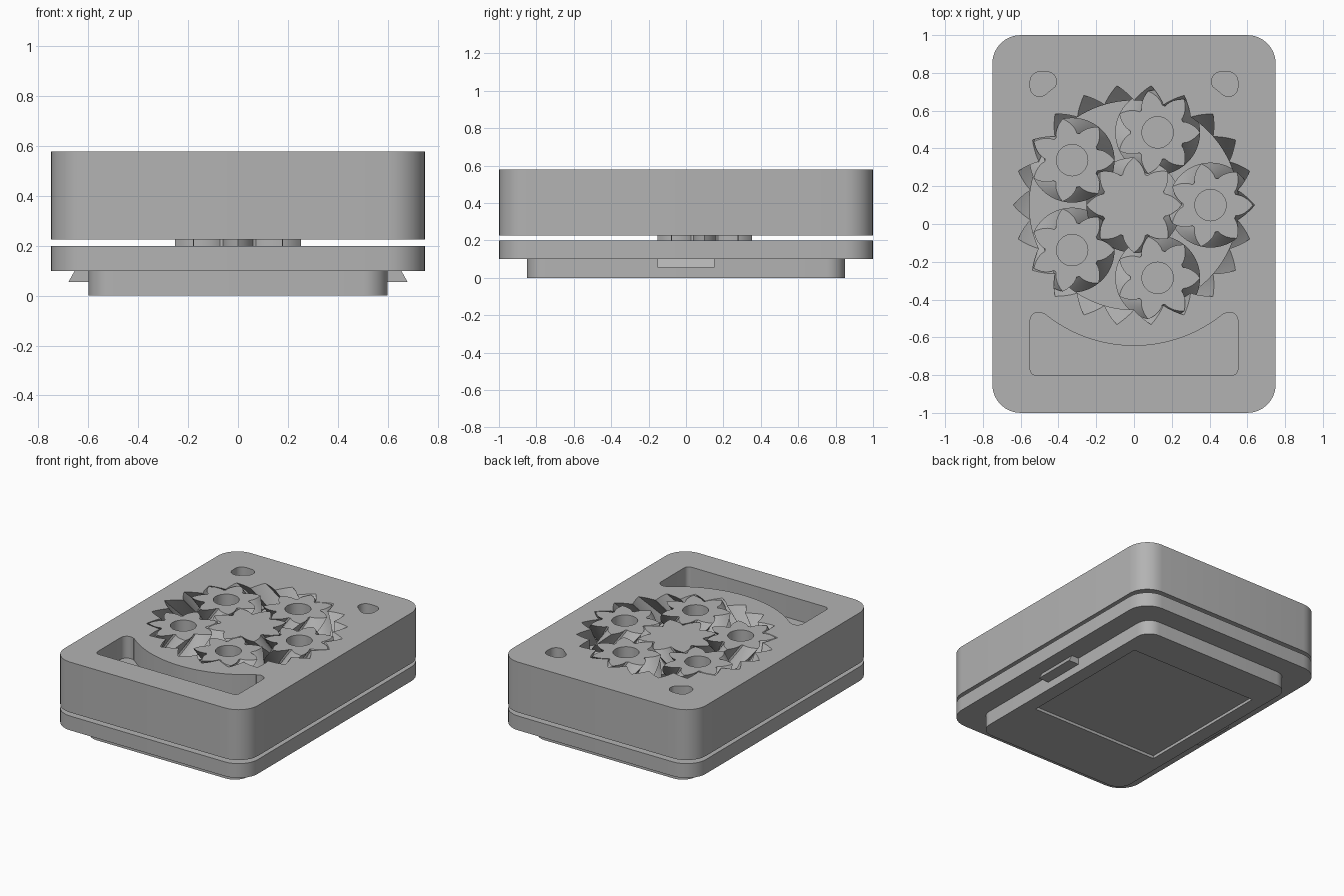
import bpy, bmesh, math
from math import pi, cos, sin, tan, acos

if "Cube" in bpy.data.objects:
    bpy.data.objects.remove(bpy.data.objects["Cube"])

GREY = bpy.data.materials.new("plain_grey")
GREY.diffuse_color = (0.45, 0.45, 0.45, 1)
GREY.use_nodes = True
GREY.node_tree.nodes["Principled BSDF"].inputs["Base Color"].default_value = GREY.diffuse_color
BOTTOM, TOP = 0.225, 0.578
CY = 0.1                      # gear train centre in y
PITCH_R = 0.027               # pitch radius per tooth


def loft(name, layers):
    """Skin a stack of equal-length rings and cap both ends."""
    bm = bmesh.new()
    rings = [[bm.verts.new(p) for p in ring] for ring in layers]
    n = len(rings[0])
    for a, b in zip(rings, rings[1:]):
        for i in range(n):
            j = (i + 1) % n
            bm.faces.new((a[i], a[j], b[j], b[i]))
    bm.faces.new(rings[0][::-1])
    bm.faces.new(rings[-1])
    bmesh.ops.recalc_face_normals(bm, faces=bm.faces)
    me = bpy.data.meshes.new(name)
    bm.to_mesh(me)
    bm.free()
    me.materials.append(GREY)
    ob = bpy.data.objects.new(name, me)
    bpy.context.collection.objects.link(ob)
    return ob


def prism(name, pts, z0, z1):
    return loft(name, [[(x, y, z) for x, y in pts] for z in (z0, z1)])


def arc(cx, cy, r, a0, a1, n=8):
    return [(cx + r * cos(math.radians(a0 + (a1 - a0) * i / n)),
             cy + r * sin(math.radians(a0 + (a1 - a0) * i / n))) for i in range(n + 1)]


def rounded_rect(hx, hy, r):
    return (arc(hx - r, hy - r, r, 0, 90) + arc(r - hx, hy - r, r, 90, 180)
            + arc(r - hx, r - hy, r, 180, 270) + arc(hx - r, r - hy, r, 270, 360))


def cut(ob, *cutters):
    for c in cutters:
        m = ob.modifiers.new("cut", 'BOOLEAN')
        m.operation, m.solver, m.object = 'DIFFERENCE', 'EXACT', c
        c.hide_render = True
        bpy.context.view_layer.objects.active = ob
        bpy.ops.object.modifier_apply(modifier=m.name)
    for c in cutters:
        bpy.data.objects.remove(c)


def smooth(ob, angle=30):
    bpy.ops.object.select_all(action='DESELECT')
    ob.select_set(True)
    bpy.context.view_layer.objects.active = ob
    bpy.ops.object.shade_smooth_by_angle(angle=math.radians(angle))


def gear_profile(n, clearance):
    """Pointed involute teeth, 45 degree pressure angle; polar points."""
    r = PITCH_R * n
    base = r * cos(pi / 4)
    half = pi / (2 * n) - clearance / r + 1 - pi / 4
    lo, hi = 0.0, 1.4
    for _ in range(40):       # angle at which both flanks meet in a point
        mid = (lo + hi) / 2
        lo, hi = (mid, hi) if tan(mid) - mid < half else (lo, mid)
    tip, root = base / cos(lo), r - 0.042 - clearance / 2
    flank = []
    for i in range(7):
        rho = root + (tip - root) * i / 6
        a = acos(min(1, base / rho))
        flank.append((rho, min(half - tan(a) + a, 0.99 * pi / n)))
    tooth = [(rho, -a) for rho, a in flank] + [(rho, a) for rho, a in flank[-2::-1]]
    return [(rho, a + 2 * pi * k / n) for k in range(n) for rho, a in tooth]


def herringbone(name, n, x, y, phase, hand, clearance, under=0, over=0):
    """Double helical gear turning one tooth pitch by mid height and back."""
    prof = gear_profile(n, clearance)
    steps = 20
    rows = [(BOTTOM + (TOP - BOTTOM) * i / steps,
             hand * 2 * pi / n * (1 - abs(2 * i / steps - 1))) for i in range(steps + 1)]
    if under:
        rows.insert(0, (BOTTOM - under, 0))
    if over:
        rows.append((TOP + over, 0))
    return loft(name, [[(x + r * cos(a + phase + t), y + r * sin(a + phase + t), z)
                        for r, a in prof] for z, t in rows])


# Base block with a shallow square recess underneath
base = prism("base_block", rounded_rect(0.6, 0.85, 0.1), 0, 0.1)
cut(base, prism("recess_cutter", [(-.5, -.4), (.5, -.4), (.5, .6), (-.5, .6)], -0.05, 0.02))
smooth(base)

# Middle plate
smooth(prism("middle_plate", rounded_rect(0.75, 1, 0.15), 0.1, 0.2))

# Wedge clips on both sides of the base
for side, s in (("left", -1), ("right", 1)):
    wedge = [(0.59, 0.055), (0.68, 0.055), (0.655, 0.1), (0.59, 0.1)]
    loft(side + "_clip", [[(s * x, y, z) for x, z in wedge] for y in (-0.153, 0.153)])

# Upper case: internal ring gear, crescent pocket and two corner pockets
case = prism("upper_case", rounded_rect(0.75, 1, 0.15), BOTTOM, TOP)
ring = herringbone("ring_cutter", 22, 0, CY, 0, -1, -0.004, 0.03, 0.03)
crescent = (arc(-0.52, -0.77, 0.03, 180, 270, 4) + arc(0.52, -0.77, 0.03, 270, 360, 4)
            + arc(0.505, -0.512, 0.045, 0, 130, 8)
            + arc(0, CY, 0.745, -50.5, -129.5, 32)
            + arc(-0.505, -0.512, 0.045, 50, 180, 8))
pockets = [prism("crescent_cutter", crescent, 0.425, 0.65)]
for s in (-1, 1):
    pts = (arc(0.5, 0.755, 0.05, 0, 90, 6) + arc(0.46, 0.755, 0.05, 90, 215, 8)
           + arc(0.5, 0.725, 0.05, 235, 360, 8))
    pockets.append(prism("corner_cutter", [(s * x, y) for x, y in pts], 0.425, 0.65))
cut(case, ring, *pockets)
smooth(case)

# Sun gear standing on the plate
smooth(herringbone("sun_gear", 8, 0, CY, 0, 1, 0.004, under=BOTTOM - 0.2))

# Five planet gears with round bores
for i in range(5):
    a = 2 * pi * i / 5
    x, y = 0.405 * cos(a), CY + 0.405 * sin(a)
    planet = herringbone("planet_gear", 7, x, y, a + a * 8 / 7, -1, 0.004)
    cut(planet, prism("bore_cutter", arc(x, y, 0.083, 0, 348.75, 31), 0.1, 0.7))
    smooth(planet)
